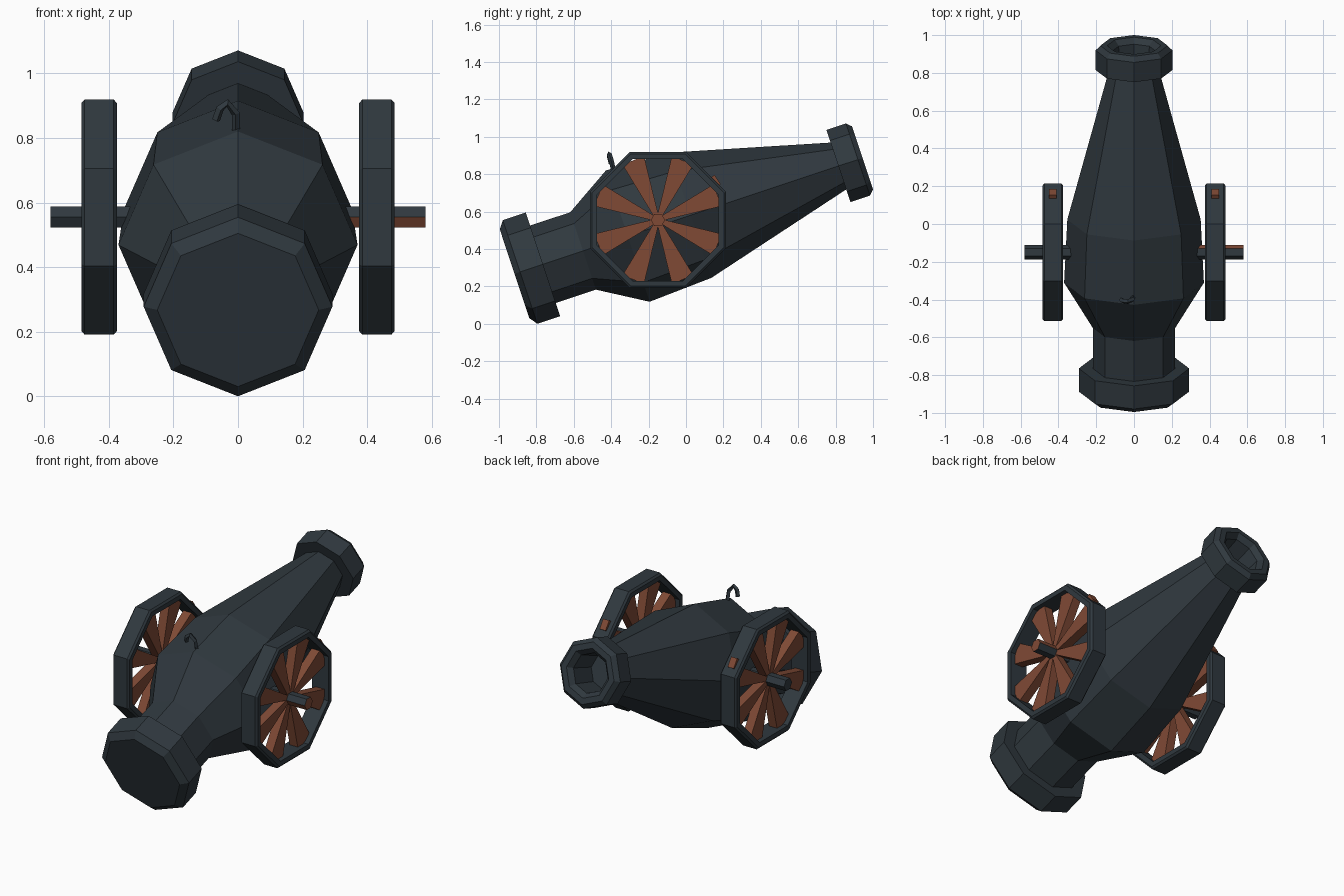
import bpy, bmesh, math
from mathutils import Matrix, Vector

if "Cube" in bpy.data.objects:
    bpy.data.objects.remove(bpy.data.objects["Cube"])


def material(name, rgb):
    m = bpy.data.materials.new(name)
    m.diffuse_color = (*rgb, 1)
    m.use_nodes = True
    m.node_tree.nodes["Principled BSDF"].inputs["Base Color"].default_value = m.diffuse_color
    return m


IRON = material("dark_iron", (0.029, 0.040, 0.049))
WOOD = material("red_brown_wood", (0.215, 0.068, 0.036))


def finish(bm, name, mats):
    bmesh.ops.recalc_face_normals(bm, faces=bm.faces)
    mesh = bpy.data.meshes.new(name)
    bm.to_mesh(mesh)
    bm.free()
    for m in mats:
        mesh.materials.append(m)
    ob = bpy.data.objects.new(name, mesh)
    bpy.context.collection.objects.link(ob)
    return ob


def lathe(name, profile, sides, phase, origin, axis, side, up, closed=False, mats=(IRON,)):
    """Revolve (distance along axis, radius) points with a low side count."""
    bm = bmesh.new()
    rings = []
    for s, r in profile:
        ring = []
        for i in range(sides):
            a = phase + math.tau * i / sides
            ring.append(bm.verts.new(origin + axis * s + side * (r * math.cos(a)) + up * (r * math.sin(a))))
        rings.append(ring)
    pairs = list(zip(rings, rings[1:]))
    if closed:
        pairs.append((rings[-1], rings[0]))
    else:
        bm.faces.new(rings[0])
        bm.faces.new(rings[-1])
    for a, b in pairs:
        for i in range(sides):
            j = (i + 1) % sides
            bm.faces.new((a[i], a[j], b[j], b[i]))
    return finish(bm, name, mats)


X, Y, Z = Vector((1, 0, 0)), Vector((0, 1, 0)), Vector((0, 0, 1))

# Tilted eight-sided barrel with breech ring, muzzle ring and bore
tilt = math.radians(18.4)
barrel_axis = Vector((0, math.cos(tilt), math.sin(tilt)))
barrel_up = Vector((0, -math.sin(tilt), math.cos(tilt)))
barrel_profile = [
    (-0.966, 0.25), (-0.935, 0.292), (-0.806, 0.292), (-0.806, 0.218),
    (-0.58, 0.218), (-0.328, 0.37), (0.025, 0.353), (0.859, 0.132),
    (0.859, 0.203), (0.969, 0.203), (0.995, 0.178), (0.995, 0.142),
    (0.965, 0.115), (0.80, 0.105)]
lathe("barrel", barrel_profile, 8, 0, Vector((0, 0, 0.5724)), barrel_axis, X, barrel_up)

# Six-sided axle, partly wooden on its right half
HUB = Vector((0, -0.15, 0.555))
axle = lathe("axle", [(-0.58, 0.038), (0, 0.038), (0.58, 0.038)], 6, 0, HUB, X, Y, Z, mats=(IRON, WOOD))
for p in axle.data.polygons:
    n = p.normal
    if p.center.x > 0.1 and (n.x > 0.9 or n.y * n.z > 0.2):
        p.material_index = 1

for sign, label in ((-1, "left"), (1, "right")):
    center = HUB + X * (0.43 * sign)

    # Octagonal rim with slightly eased edges
    c = 1 / math.cos(math.pi / 8)
    rim = [(-0.055, 0.325 * c), (-0.055, 0.353 * c), (-0.045, 0.364 * c),
           (0.045, 0.364 * c), (0.055, 0.353 * c), (0.055, 0.325 * c)]
    lathe(label + "_wheel_rim", rim, 8, math.pi / 8, center, X, Y, Z, closed=True)

    # Wedge spokes that widen towards the rim
    bm = bmesh.new()
    for i in range(8):
        rot = Matrix.Rotation(math.pi / 8 + i * math.pi / 4, 4, 'X')
        cube = bmesh.ops.create_cube(bm, size=1)["verts"]
        for v in cube:
            outer = v.co.y > 0
            half = 0.062 if outer else 0.012
            v.co = Vector((math.copysign(0.027, v.co.x), 0.345 if outer else 0.02,
                           math.copysign(half, v.co.z)))
            v.co = center + rot @ v.co
    # Spoke tip that shows through the rim
    tip = bmesh.ops.create_cube(bm, size=1)["verts"]
    rot = Matrix.Rotation(math.radians(34), 4, 'X')
    for v in tip:
        v.co = center + rot @ Vector((v.co.x * 0.04, 0.36 + v.co.y * 0.05, v.co.z * 0.06))
    finish(bm, label + "_wheel_spokes", (WOOD,))

# Hooked fuse on top of the breech
curve = bpy.data.curves.new("fuse", 'CURVE')
curve.dimensions = '3D'
curve.bevel_depth = 0.013
curve.bevel_resolution = 0
curve.use_fill_caps = True
path = [(-0.006, -0.385, 0.81), (-0.007, -0.40, 0.875), (-0.033, -0.411, 0.908),
        (-0.056, -0.409, 0.89), (-0.068, -0.40, 0.855)]
spline = curve.splines.new('POLY')
spline.points.add(len(path) - 1)
for pt, co in zip(spline.points, path):
    pt.co = (*co, 1)
curve.materials.append(IRON)
fuse = bpy.data.objects.new("fuse", curve)
bpy.context.collection.objects.link(fuse)
spline.use_smooth = False
